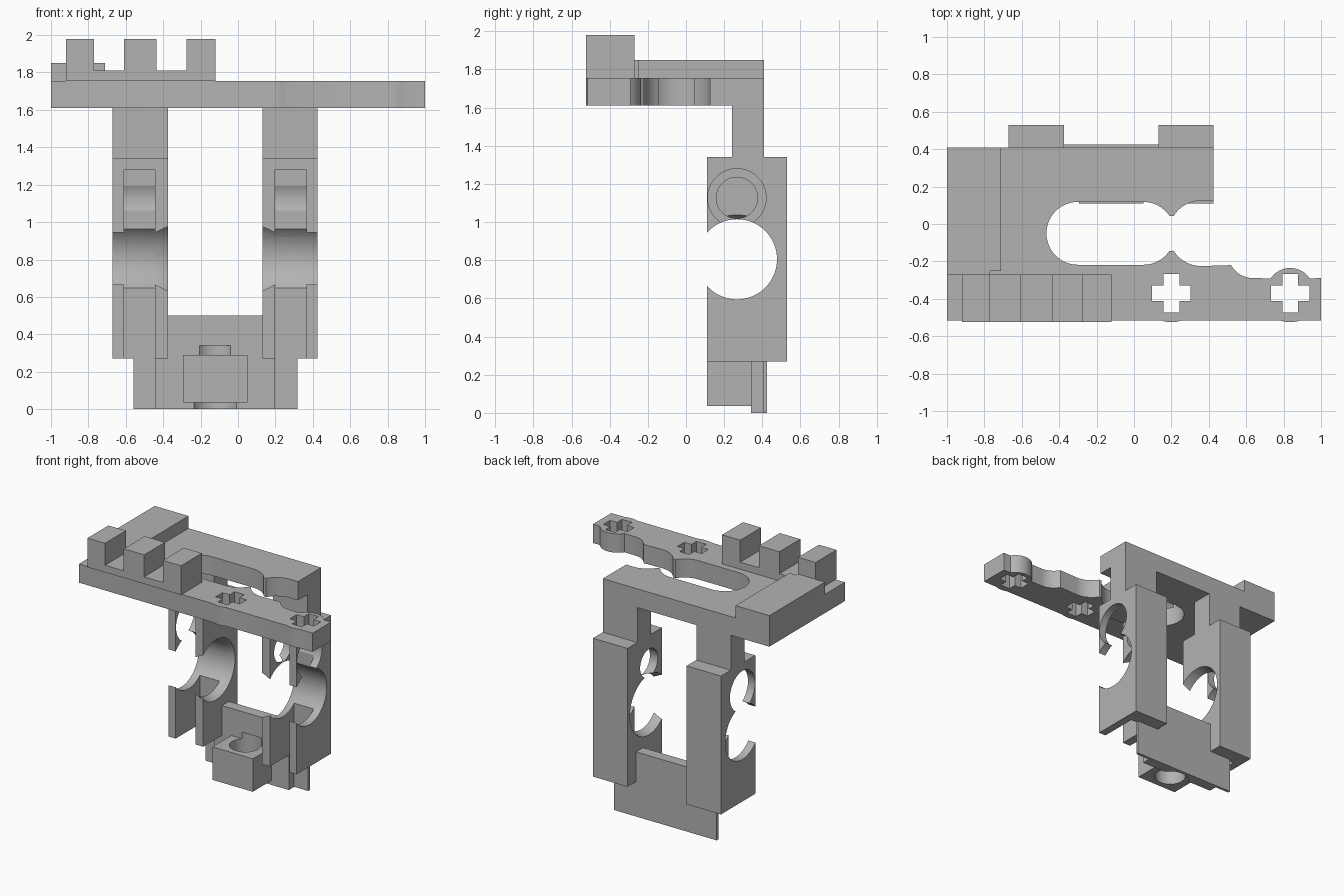
import bpy, bmesh, math
from mathutils import Matrix, Vector

if "Cube" in bpy.data.objects:
    bpy.data.objects.remove(bpy.data.objects["Cube"])

grey = bpy.data.materials.new("matte_grey")
grey.use_nodes = True
COLOUR = (0.45, 0.45, 0.45, 1)
grey.diffuse_color = COLOUR
grey.node_tree.nodes["Principled BSDF"].inputs["Base Color"].default_value = COLOUR


def finish(bm, name):
    bmesh.ops.recalc_face_normals(bm, faces=bm.faces)
    mesh = bpy.data.meshes.new(name)
    bm.to_mesh(mesh)
    bm.free()
    mesh.materials.append(grey)
    obj = bpy.data.objects.new(name, mesh)
    bpy.context.collection.objects.link(obj)
    return obj


def box(name, xs, ys, zs):
    bm = bmesh.new()
    bmesh.ops.create_cube(bm, size=1)
    spans = [sorted(s) for s in (xs, ys, zs)]
    for v in bm.verts:
        v.co = Vector([lo + (c + 0.5) * (hi - lo) for c, (lo, hi) in zip(v.co, spans)])
    return finish(bm, name)


def tube(name, start, end, r1, r2=None):
    """Solid cylinder or cone from start to end."""
    a, b = Vector(start), Vector(end)
    axis = b - a
    bm = bmesh.new()
    turn = axis.to_track_quat('Z', 'Y').to_matrix().to_4x4()
    bmesh.ops.create_cone(bm, cap_ends=True, segments=64, radius1=r1,
                          radius2=r1 if r2 is None else r2, depth=axis.length,
                          matrix=Matrix.Translation((a + b) / 2) @ turn)
    return finish(bm, name)


def prism(name, outline, z0, z1):
    bm = bmesh.new()
    face = bm.faces.new([bm.verts.new((x, y, z0)) for x, y in outline])
    new = bmesh.ops.extrude_face_region(bm, geom=[face])["geom"]
    for v in new:
        if isinstance(v, bmesh.types.BMVert):
            v.co.z = z1
    return finish(bm, name)


def arc(x, y, r, a0, a1, n=16):
    angles = [math.radians(a0 + (a1 - a0) * i / n) for i in range(n + 1)]
    return [(x + r * math.cos(a), y + r * math.sin(a)) for a in angles]


def select(obj):
    bpy.ops.object.select_all(action='DESELECT')
    obj.select_set(True)
    bpy.context.view_layer.objects.active = obj


def combine(obj, others, operation='DIFFERENCE'):
    select(obj)
    for other in others:
        mod = obj.modifiers.new("combine", 'BOOLEAN')
        mod.operation = operation
        mod.solver = 'EXACT'
        mod.object = other
        bpy.ops.object.modifier_apply(modifier=mod.name)
        bpy.data.objects.remove(other)


def smooth(obj):
    select(obj)
    bpy.ops.object.shade_smooth_by_angle(angle=math.radians(25))


# Top plate: two arms around a rounded slot, open at the left end
outline = [(-1, -0.515)]
outline += arc(0.2, -0.37, 0.155, 250, 290, 8)
outline += arc(0.835, -0.37, 0.155, 250, 290, 8)
outline += [(1, -0.515), (1, -0.29)]
outline += arc(0.835, -0.36, 0.125, 34, 146)
outline += arc(0.64, -0.15, 0.14, 270, 210, 10)
outline += arc(0.36, -0.05, 0.175, 270, 212, 12)
outline += arc(0.05, -0.05, 0.168, 326, 270, 12)
outline += arc(-0.3, -0.05, 0.168, 270, 90, 32)
outline += arc(0.05, -0.05, 0.168, 90, 34, 12)
outline += arc(0.36, -0.05, 0.175, 148, 90, 12)
outline += [(0.425, 0.125), (0.425, 0.41), (-1, 0.41)]
plate = prism("top_plate", outline, 1.61, 1.755)

# Cross-shaped axle holes
for x in (0.2, 0.835):
    L, W, y = 0.103, 0.042, -0.37
    quarter = [(L, -W), (L, W), (W, W)]
    cross = []
    for k in range(4):
        c, s = (1, 0, -1, 0)[k], (0, 1, 0, -1)[k]
        cross += [(x + c * px - s * py, y + s * px + c * py) for px, py in quarter]
    combine(plate, [prism("cross_cutter", cross, 1.5, 1.9)])
smooth(plate)

# Raised end pad and the toothed rail
box("raised_pad", (-1, -0.77), (-0.27, 0.41), (1.755, 1.85))
box("raised_pad_step", (-0.77, -0.71), (-0.25, 0.41), (1.755, 1.85))
box("rail_base", (-0.92, -0.12), (-0.525, -0.27), (1.755, 1.81))
for i, (a, b) in enumerate([(-0.92, -0.77), (-0.61, -0.435), (-0.275, -0.12)]):
    box(f"rail_tooth_{i + 1}", (a, b), (-0.525, -0.27), (1.81, 1.98))

# Legs, mirrored about the centre of the frame
MID = -0.1225
INNER, SLOT_IN, SLOT_OUT, OUTER = 0.2525, 0.32, 0.4875, 0.5475
for side, label in ((1, "left"), (-1, "right")):
    def at(d):
        return MID + side * d

    leg = box(label + "_leg", (at(INNER), at(OUTER)), (0.11, 0.53), (0.27, 1.34))
    big, small = (0.267, 0.805), (0.267, 1.127)
    combine(leg, [
        box("slot_cutter", (at(SLOT_IN), at(SLOT_OUT)), (0, 0.405), (0.1, 1.28)),
        tube("bore_cutter", (at(0.1), *big), (at(0.7), *big), 0.21),
        tube("flare_cutter", (at(INNER - 0.0675), *big), (at(SLOT_IN), *big), 0.256, 0.21),
        tube("pin_cutter", (at(0.1), *small), (at(0.7), *small), 0.108),
        tube("recess_cutter", (at(SLOT_IN), *small), (at(0.7), *small), 0.153),
    ])
    smooth(leg)
    box(label + "_post", (at(INNER), at(OUTER)), (0.24, 0.41), (1.34, 1.61))

# Lower panel joining the legs, with the bored block on its front
panel = box("lower_panel", (-0.44, 0.197), (0.34, 0.425), (0, 0.5))
block = box("bored_block", (-0.295, 0.05), (0.11, 0.36), (0.035, 0.29))
combine(panel, [block], 'UNION')
combine(panel, [
    tube("bore_cutter", (-0.122, 0.265, -0.1), (-0.122, 0.265, 0.34), 0.112),
    tube("wide_bore_cutter", (-0.122, 0.265, -0.1), (-0.122, 0.265, 0.035), 0.136),
])
smooth(panel)
for label, a, b in (("right", -0.56, -0.44), ("left", 0.197, 0.317)):
    box(label + "_panel_edge", (a, b), (0.405, 0.425), (0, 0.27))
